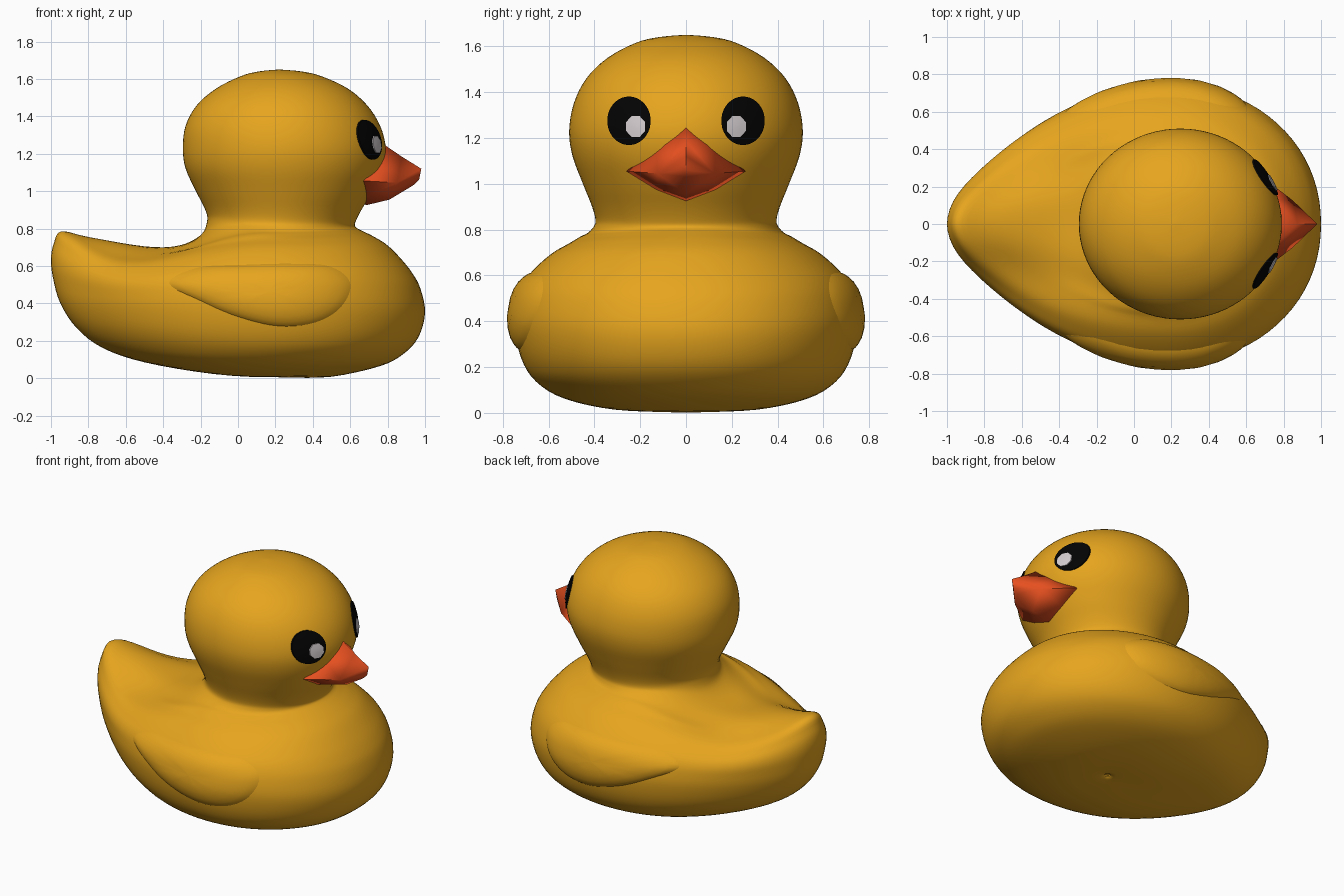
import bpy, bmesh, math
from mathutils import Vector
from mathutils.bvhtree import BVHTree

if "Cube" in bpy.data.objects:
    bpy.data.objects.remove(bpy.data.objects["Cube"])


def material(name, rgb):
    m = bpy.data.materials.new(name)
    m.diffuse_color = (*rgb, 1)
    m.use_nodes = True
    m.node_tree.nodes["Principled BSDF"].inputs["Base Color"].default_value = m.diffuse_color
    return m


YELLOW = material("duck yellow", (0.79, 0.375, 0.013))
ORANGE = material("beak orange", (0.80, 0.08, 0.014))
BLACK = material("eye black", (0.001, 0.001, 0.001))
WHITE = material("eye glint", (0.65, 0.60, 0.62))


def catmull(pts, steps, closed=False):
    """Smooth curve through tuples of any length."""
    n, out = len(pts), []
    for i in range(n if closed else n - 1):
        if closed:
            a, b, c, d = (pts[(i + k) % n] for k in (-1, 0, 1, 2))
        else:
            a, b, c, d = (pts[min(max(i + k, 0), n - 1)] for k in (-1, 0, 1, 2))
        for s in range(steps):
            t = s / steps
            out.append(tuple(0.5 * (2 * q + (r - p) * t + (2 * p - 5 * q + 4 * r - w) * t * t
                                    + (3 * q - p - 3 * r + w) * t ** 3)
                             for p, q, r, w in zip(a, b, c, d)))
    if not closed:
        out.append(pts[-1])
    return out


def loft(rings):
    """Skin closed rings of points and cap both ends."""
    bm = bmesh.new()
    vr = [[bm.verts.new(p) for p in r] for r in rings]
    n = len(rings[0])
    for a, b in zip(vr, vr[1:]):
        for i in range(n):
            j = (i + 1) % n
            bm.faces.new((a[i], a[j], b[j], b[i]))
    bm.faces.new(vr[0])
    bm.faces.new(vr[-1])
    bmesh.ops.recalc_face_normals(bm, faces=bm.faces)
    return bm


def finish(bm, name, mat, angle=60):
    me = bpy.data.meshes.new(name)
    bm.to_mesh(me)
    me.materials.append(mat)
    ob = bpy.data.objects.new(name, me)
    bpy.context.collection.objects.link(ob)
    bpy.ops.object.select_all(action='DESELECT')
    ob.select_set(True)
    bpy.context.view_layer.objects.active = ob
    bpy.ops.object.shade_smooth_by_angle(angle=math.radians(angle))
    return ob


# Body rings: back x, back z, front x, front z, half width, side z, tail dip
body_rings = [
    (0.19, 0.025, 0.23, 0.025, 0.02, 0.025, 0),
    (0.16, 0.006, 0.26, 0.006, 0.05, 0.006, 0),
    (-0.15, 0.025, 0.50, 0.008, 0.31, 0.014, 0),
    (-0.50, 0.085, 0.76, 0.065, 0.53, 0.062, 0),
    (-0.72, 0.16, 0.885, 0.13, 0.655, 0.137, 0),
    (-0.86, 0.265, 0.965, 0.22, 0.72, 0.24, 0),
    (-0.95, 0.40, 1.0, 0.35, 0.748, 0.38, 0.01),
    (-0.99, 0.54, 0.975, 0.48, 0.737, 0.49, 0.03),
    (-1.0, 0.64, 0.93, 0.565, 0.705, 0.575, 0.06),
    (-0.985, 0.72, 0.87, 0.64, 0.65, 0.64, 0.085),
    (-0.945, 0.785, 0.80, 0.71, 0.58, 0.70, 0.105),
    (-0.80, 0.755, 0.73, 0.755, 0.51, 0.74, 0.10),
    (-0.50, 0.705, 0.67, 0.785, 0.46, 0.77, 0.07),
    (-0.32, 0.708, 0.64, 0.80, 0.43, 0.785, 0.03),
    (-0.20, 0.765, 0.625, 0.815, 0.405, 0.81, 0),
    (-0.165, 0.84, 0.63, 0.84, 0.395, 0.84, 0),
]
# Head rings: z, back x, front x, half width
head_rings = [
    (0.90, -0.175, 0.66, 0.41), (1.00, -0.225, 0.72, 0.45), (1.12, -0.28, 0.775, 0.495),
    (1.23, -0.295, 0.79, 0.51), (1.35, -0.28, 0.76, 0.490), (1.46, -0.22, 0.69, 0.435),
    (1.55, -0.115, 0.585, 0.342), (1.615, 0.015, 0.445, 0.22), (1.64, 0.11, 0.34, 0.12),
    (1.65, 0.21, 0.23, 0.01),
]


def body_ring(r, n=80):
    xb, zb, xf, zf, w, zw, dip = r
    tail = min(max((-0.16 - xb) / 0.6, 0), 1) if zw < 0.86 else 0
    mid = (xb + xf) / 2
    xc = mid + (0.2 - mid) * tail
    taper = tail * min(0.25 + 0.55 * zw, 0.5)
    pts = []
    for i in range(n):
        t = 2 * math.pi * i / n
        c, s = math.cos(t), math.sin(t)
        if c >= 0:
            x, z = xc + (xf - xc) * c, zw + (zf - zw) * c * c
            y = w * math.copysign(abs(s) ** (1 - 0.05 * tail), s)
        else:
            x = xc + (xc - xb) * c
            z = zw + (zb - zw) * c ** 4 - dip * math.sin(math.pi * c * c)
            y = w * math.copysign(abs(s) ** (1 + taper * (1 - 0.7 * c ** 8)), s)
        pts.append((x, y, z))
    return pts


# Body and head in one skin
rings = body_rings + [(b, z, f, z, w, z, 0) for z, b, f, w in head_rings]
bm = loft([body_ring(r) for r in catmull(rings, 4)])
skin = BVHTree.FromBMesh(bm)
finish(bm, "body_and_head", YELLOW)


def patch(name, mat, outline, profile, place, direction, angle=60):
    """Raised patch following the skin; profile is (scale, height) from rim inward."""
    d = Vector(direction)
    cu = sum(p[0] for p in outline) / len(outline)
    cv = sum(p[1] for p in outline) / len(outline)
    rows = []
    for s, h in profile:
        row = []
        for u, v in outline:
            o = Vector(place(cu + (u - cu) * s, cv + (v - cv) * s))
            row.append(skin.ray_cast(o, d)[0] - d * h)
        rows.append(row)
    return finish(loft(rows), name, mat, angle)


def oval(u, v, ru, rv, n):
    return [(u + ru * math.cos(2 * math.pi * (i + 0.5) / n),
             v + rv * math.sin(2 * math.pi * (i + 0.5) / n)) for i in range(n)]


wing_outline = catmull([(-0.38, 0.51), (-0.22, 0.595), (0.05, 0.61), (0.3, 0.615), (0.5, 0.60),
                        (0.61, 0.51), (0.56, 0.38), (0.42, 0.295), (0.22, 0.275), (0.0, 0.325),
                        (-0.2, 0.41)], 5, closed=True)
wing_profile = [(1.0, -0.005), (0.95, 0.007), (0.86, 0.017), (0.72, 0.026), (0.5, 0.032),
                (0.25, 0.034), (0.02, 0.034)]

for side, label in ((-1, "right"), (1, "left")):
    # Wings
    patch(label + "_wing", YELLOW, wing_outline, wing_profile,
          lambda u, v: (u, side * 3, v), (0, -side, 0))
    # Eyes and glints
    front = lambda u, v: (3, u, v)
    patch(label + "_eye", BLACK, oval(side * 0.249, 1.275, 0.095, 0.106, 32),
          [(1, -0.001), (1, 0.009), (0.7, 0.009), (0.35, 0.009), (0.02, 0.009)], front, (-1, 0, 0), 40)
    patch(label + "_eye_glint", WHITE, oval(side * 0.22, 1.25, 0.045, 0.05, 8),
          [(1, 0.007), (1, 0.014), (0.5, 0.014), (0.02, 0.014)], front, (-1, 0, 0), 40)

# Beak: upper and lower halves meeting at a crease, mirrored across y
bm = bmesh.new()
for s in (-1, 1):
    V = lambda x, y, z: bm.verts.new((x, s * y, z))
    top, top_mid, tip = V(0.765, 0, 1.26), V(0.875, 0, 1.185), V(0.98, 0, 1.12)
    brow, corner = V(0.735, 0.13, 1.165), V(0.675, 0.26, 1.055)
    lip, lip_tip = V(0.85, 0.125, 1.045), V(0.968, 0, 1.06)
    low_tip, low_mid, low = V(0.935, 0, 1.03), V(0.81, 0, 0.955), V(0.685, 0, 0.925)
    jaw, inner = V(0.69, 0.13, 0.975), V(0.5, 0, 1.08)
    for f in ((top, brow, top_mid), (brow, corner, lip), (brow, lip, top_mid), (top_mid, lip, tip),
              (tip, lip, lip_tip), (lip_tip, lip, low_tip), (lip, low_mid, low_tip),
              (lip, jaw, low_mid), (lip, corner, jaw), (jaw, low, low_mid),
              (inner, brow, top), (inner, corner, brow), (inner, jaw, corner), (inner, low, jaw)):
        bm.faces.new(f)
bmesh.ops.remove_doubles(bm, verts=bm.verts, dist=0.0005)
bmesh.ops.recalc_face_normals(bm, faces=bm.faces)
finish(bm, "beak", ORANGE, 75)
